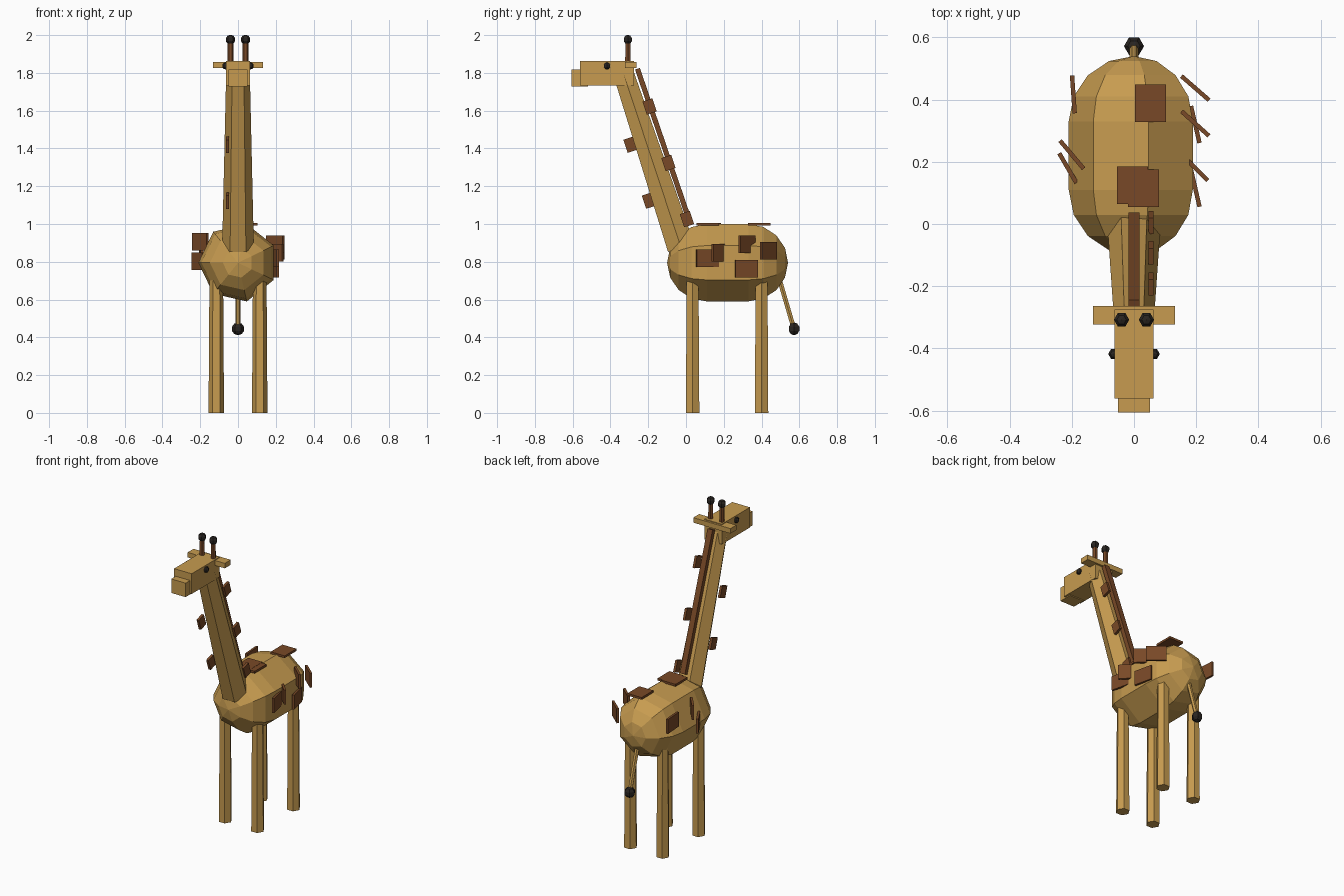
import bpy, bmesh, math
from mathutils import Matrix, Vector

if "Cube" in bpy.data.objects:
    bpy.data.objects.remove(bpy.data.objects["Cube"])


def material(name, rgb):
    m = bpy.data.materials.new(name)
    m.diffuse_color = (*rgb, 1)
    m.use_nodes = True
    m.node_tree.nodes["Principled BSDF"].inputs["Base Color"].default_value = m.diffuse_color
    return m


TAN = material("tan", (0.57, 0.33, 0.08))
BROWN = material("brown", (0.19, 0.066, 0.02))
DARK = material("near_black", (0.022, 0.018, 0.015))


def finish(name, bm, mat, matrix=Matrix()):
    bmesh.ops.transform(bm, matrix=matrix, verts=bm.verts)
    bmesh.ops.recalc_face_normals(bm, faces=bm.faces)
    mesh = bpy.data.meshes.new(name)
    bm.to_mesh(mesh)
    bm.free()
    mesh.materials.append(mat)
    ob = bpy.data.objects.new(name, mesh)
    bpy.context.collection.objects.link(ob)
    return ob


def box(name, centre, size, mat, tilt=0, turn=0):
    bm = bmesh.new()
    bmesh.ops.create_cube(bm, size=1)
    m = (Matrix.Translation(centre) @ Matrix.Rotation(turn, 4, 'Z')
         @ Matrix.Rotation(tilt, 4, 'X') @ Matrix.Diagonal((*size, 1)))
    return finish(name, bm, mat, m)


def rod(name, a, b, ra, rb, mat, sides=6):
    """Tapered prism from a to b with corners facing +x and -x."""
    a, b = Vector(a), Vector(b)
    d = b - a
    bm = bmesh.new()
    bmesh.ops.create_cone(bm, cap_ends=True, segments=sides, radius1=ra, radius2=rb, depth=d.length)
    tilt = math.atan2(-d.y, d.z)
    m = (Matrix.Translation((a + b) / 2) @ Matrix.Rotation(tilt, 4, 'X')
         @ Matrix.Rotation(math.radians(30), 4, 'Z'))
    return finish(name, bm, mat, m)


def ball(name, centre, r, mat):
    bm = bmesh.new()
    bmesh.ops.create_uvsphere(bm, u_segments=6, v_segments=5, radius=r)
    return finish(name, bm, mat, Matrix.Translation(centre) @ Matrix.Rotation(math.radians(30), 4, 'Z'))


# body: seven-sided capsule lying along y
def capsule(name, y0, y1, z, r, sides, caps, mat):
    bm = bmesh.new()
    steps = [math.pi / 2 * i / caps for i in range(caps)]
    profile = [(y0 - r * math.sin(t), r * math.cos(t)) for t in reversed(steps)]
    profile += [(y1 + r * math.sin(t), r * math.cos(t)) for t in steps]
    rings = []
    for y, rad in profile:
        rings.append([bm.verts.new((-rad * math.cos(2 * math.pi * k / sides), y,
                                    z + rad * math.sin(2 * math.pi * k / sides)))
                      for k in range(sides)])
    front, back = bm.verts.new((0, y0 - r, z)), bm.verts.new((0, y1 + r, z))
    for k in range(sides):
        n = (k + 1) % sides
        for p, q in zip(rings, rings[1:]):
            bm.faces.new((p[k], p[n], q[n], q[k]))
        bm.faces.new((front, rings[0][n], rings[0][k]))
        bm.faces.new((back, rings[-1][k], rings[-1][n]))
    return finish(name, bm, mat)


capsule("body", 0.11, 0.33, 0.795, 0.21, 7, 4, TAN)

# legs
for side, sx in (("left", -1), ("right", 1)):
    for end, y in (("front", 0.035), ("back", 0.40)):
        rod(f"{end}_{side}_leg", (0.115 * sx, y, 0), (0.115 * sx, y, 0.74), 0.041, 0.036, TAN)

# neck and mane
LEAN = 0.32
rod("neck", (0, -0.026, 0.875), (0, -0.34, 1.824), 0.084, 0.062, TAN)
box("mane", (0, -0.116, 1.41), (0.036, 0.027, 0.87), BROWN, tilt=LEAN + 0.01)

# head
box("head", (0, -0.418, 1.798), (0.125, 0.285, 0.13), TAN)
box("snout", (0, -0.563, 1.772), (0.102, 0.086, 0.09), TAN)
box("ears", (0, -0.293, 1.842), (0.265, 0.06, 0.032), TAN)
for side, sx in (("left", -1), ("right", 1)):
    ball(f"{side}_eye", (0.065 * sx, -0.418, 1.837), 0.019, DARK)
    rod(f"{side}_horn", (0.04 * sx, -0.308, 1.85), (0.04 * sx, -0.308, 1.97), 0.016, 0.015, BROWN)
    ball(f"{side}_horn_tip", (0.04 * sx, -0.308, 1.976), 0.026, DARK)

# tail
rod("tail", (0, 0.485, 0.74), (0, 0.57, 0.45), 0.014, 0.014, TAN)
ball("tail_tuft", (0, 0.572, 0.445), 0.034, DARK)

# neck spots: rear ones on the right, front ones on the left
for x, y, z in ((0.054, -0.193, 1.622), (0.054, -0.093, 1.323), (0.054, 0.005, 1.026),
                (-0.055, -0.294, 1.42), (-0.055, -0.196, 1.124)):
    box("neck_spot", (x, y, z), (0.016, 0.055, 0.073), BROWN, tilt=LEAN)

# back spots lying flat
for x, y, z in ((-0.005, 0.125, 0.999), (0.03, 0.115, 0.998), (0.053, 0.388, 0.999)):
    box("back_spot", (x, y, z), (0.1, 0.12, 0.014), BROWN)

# flank spots: x, y, z, length, turn in degrees
for x, y, z, length, turn in (
        (0.197, 0.437, 0.858, 0.118, 49), (0.197, 0.323, 0.893, 0.118, 48),
        (0.205, 0.172, 0.848, 0.09, 45), (0.197, 0.32, 0.762, 0.122, 13),
        (0.197, 0.115, 0.818, 0.122, 13), (-0.195, 0.417, 0.885, 0.122, 4),
        (-0.2, 0.223, 0.905, 0.118, 40), (-0.213, 0.18, 0.803, 0.11, 30)):
    box("flank_spot", (x, y, z), (0.014, length, 0.093), BROWN, turn=math.radians(turn))
